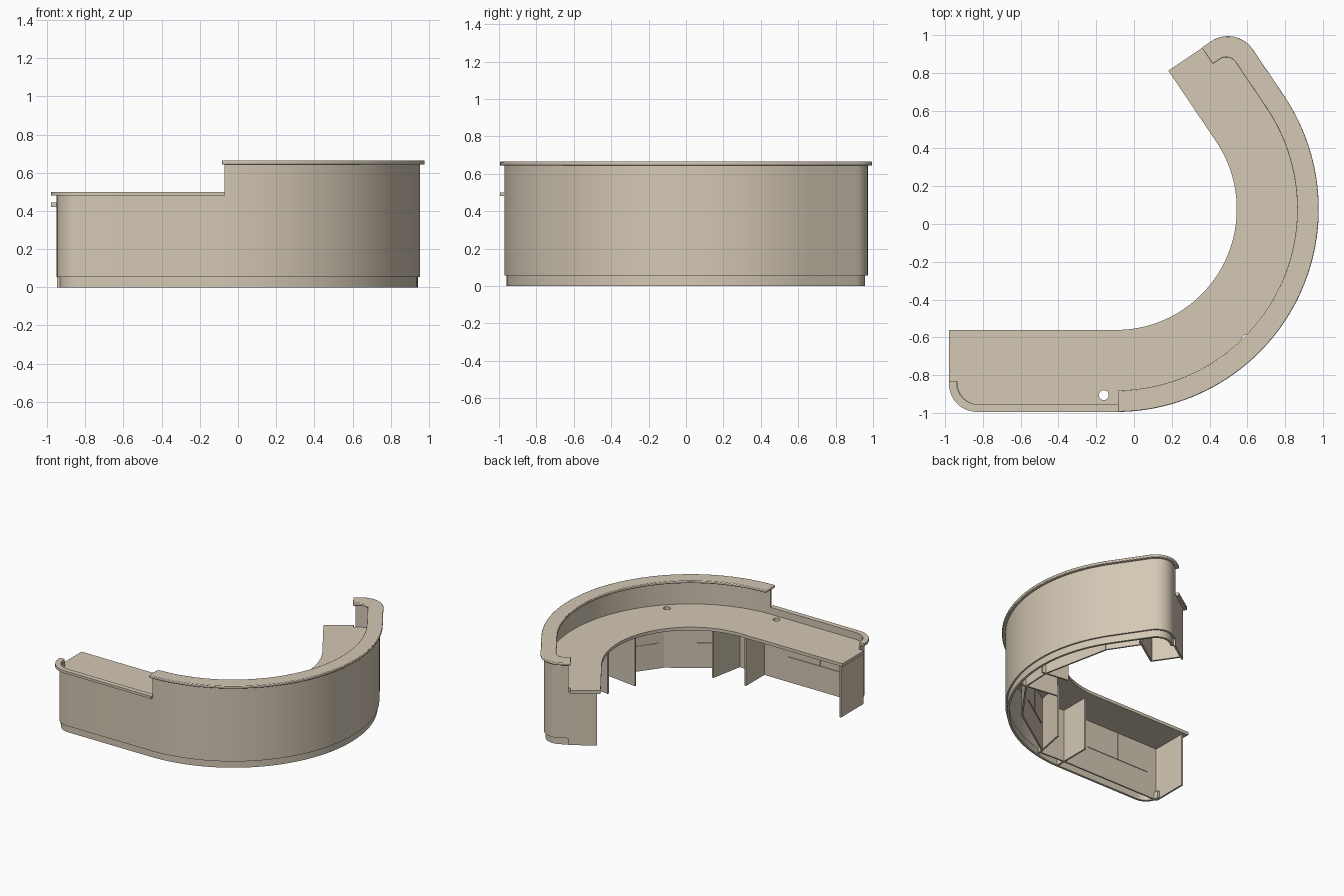
import bpy, bmesh, math
from mathutils import Vector

if "Cube" in bpy.data.objects:
    bpy.data.objects.remove(bpy.data.objects["Cube"])

CX, CY = -0.096, 0.079         # centre of the curved run
A0, A1 = math.radians(-90), math.radians(34)
E = Vector((math.cos(A1), math.sin(A1)))
T = Vector((-E.y, E.x))

mat = bpy.data.materials.new("warm_beige")
mat.diffuse_color = (0.66, 0.58, 0.462, 1)
mat.use_nodes = True
mat.node_tree.nodes["Principled BSDF"].inputs["Base Color"].default_value = mat.diffuse_color


def low(x, r):                 # point on the straight left run
    return (x, CY - r)


def arc(a, r):                 # point on the curved run
    return (CX + r * math.cos(a), CY + r * math.sin(a))


def up(t, r):                  # point on the straight far run
    p = Vector((CX, CY)) + E * r + T * t
    return (p.x, p.y)


def left_corner(r, xe, c, rh, n=10):
    pts = [low(xe, rh)]
    for i in range(n + 1):
        a = math.pi / 2 * i / n
        pts.append(low(xe + c - c * math.cos(a), r - c + c * math.sin(a)))
    return pts


def bend(r, start=A0, n=56):
    return [arc(start + (A1 - start) * i / n, r) for i in range(n + 1)]


def far_corner(r, te, c, rh, n=10):
    pts = []
    for i in range(n + 1):
        a = math.pi / 2 * i / n
        pts.append(up(te - c + c * math.sin(a), r - c + c * math.cos(a)))
    return pts + [up(te, rh)]


def slab(name, pts, z0, z1, bevel=0):
    bm = bmesh.new()
    f = bm.faces.new([bm.verts.new((x, y, z0)) for x, y in pts])
    ext = bmesh.ops.extrude_face_region(bm, geom=[f])
    vs = [g for g in ext["geom"] if isinstance(g, bmesh.types.BMVert)]
    bmesh.ops.translate(bm, verts=vs, vec=(0, 0, z1 - z0))
    bmesh.ops.recalc_face_normals(bm, faces=bm.faces)
    me = bpy.data.meshes.new(name)
    bm.to_mesh(me)
    bm.free()
    ob = bpy.data.objects.new(name, me)
    bpy.context.collection.objects.link(ob)
    me.materials.append(mat)
    for o in bpy.context.selected_objects:
        o.select_set(False)
    ob.select_set(True)
    bpy.context.view_layer.objects.active = ob
    bpy.ops.object.shade_smooth_by_angle(angle=math.radians(30))
    if bevel:
        m = ob.modifiers.new("edge", 'BEVEL')
        m.width, m.segments, m.limit_method = bevel, 2, 'ANGLE'
        m.angle_limit = math.radians(50)
    return ob


def board(name, p, q, z0, z1, th=0.014):
    p, q = Vector(p), Vector(q)
    d = (q - p).normalized() * th / 2
    n = Vector((-d.y, d.x))
    return slab(name, [tuple(v) for v in (p + n, q + n, q - n, p - n)], z0, z1)


# outer skin: low half at the left, tall half around the bend
RO, RI = 1.05, 1.035
AS = math.radians(-88.6)       # where the tall wall begins
wr_o, wr_i = far_corner(RO, 0.43, 0.13, 0.87), far_corner(RI, 0.415, 0.115, 0.87)
slab("low_front_wall", left_corner(RO, -0.95, 0.13, 0.91) + [low(CX, RO), arc(AS, RO), arc(AS, RI), low(CX, RI)]
     + left_corner(RI, -0.935, 0.115, 0.91)[::-1], 0.055, 0.48)
slab("tall_front_wall", bend(RO, AS) + wr_o + wr_i[::-1] + bend(RI, AS)[::-1], 0.055, 0.645)

# recessed kick plinth
KO, KI = 1.038, 1.02
k_o = left_corner(KO, -0.937, 0.117, 0.91) + bend(KO) + far_corner(KO, 0.415, 0.117, 0.87)
k_i = left_corner(KI, -0.919, 0.10, 0.91) + bend(KI) + far_corner(KI, 0.397, 0.10, 0.87)
slab("kick_plinth", k_o + k_i[::-1], 0, 0.056)

# transaction counter on the tall wall
slab("upper_counter",
     [low(-0.085, 1.074)] + bend(1.074)[1:] + far_corner(1.074, 0.455, 0.16, 0.855)
     + far_corner(0.96, 0.35, 0.06, 0.855)[::-1] + bend(0.96)[:0:-1] + [low(-0.085, 0.96)],
     0.643, 0.665, 0.005)

# narrow ledge on the low wall
slab("low_ledge",
     left_corner(1.074, -0.98, 0.15, 0.91) + [low(-0.067, 1.074), low(-0.067, 1.034)]
     + left_corner(1.034, -0.94, 0.115, 0.91)[::-1], 0.48, 0.50)

# worktop with cable holes
top = slab("worktop",
           [low(-0.98, 0.64), low(-0.98, 0.91)] + left_corner(RI, -0.935, 0.115, 0.91)
           + bend(RI) + far_corner(RI, 0.415, 0.115, 0.858)
           + [up(0.452, 0.858), up(0.452, 0.64)] + bend(0.64)[::-1], 0.42, 0.445)
for cx, cy in (low(-0.16, 0.985), arc(math.radians(-45), 0.977), arc(math.radians(29), 0.987)):
    bpy.ops.mesh.primitive_cylinder_add(vertices=20, radius=0.026, depth=0.2, location=(cx, cy, 0.43))
    cutter = bpy.context.object
    cutter.name = "cable_hole_cutter"
    cutter.hide_render = True
    m = top.modifiers.new("hole", 'BOOLEAN')
    m.operation, m.object, m.solver = 'DIFFERENCE', cutter, 'EXACT'
    bpy.context.view_layer.objects.active = top
    bpy.ops.object.modifier_apply(modifier=m.name)
    bpy.data.objects.remove(cutter)

# end panels and dividers under the worktop
H, RB = 0.42, 0.95
board("left_end_panel", low(-0.9425, 0.665), low(-0.9425, 0.95), 0, H)
board("far_end_panel", up(0.4225, 0.665), up(0.4225, 0.872), 0, H)
dividers = [(low(-0.075, 0.715), low(-0.075, 1.02)),
            ((0.195, -0.615), (0.14, -0.90)),
            ((0.57, -0.18), (0.86, -0.22)),
            ((0.655, 0.04), (0.87, 0.01)),
            (up(0.2, 0.70), up(0.2, 1.0))]
for i, (p, q) in enumerate(dividers):
    board("divider_%d" % (i + 1), p, q, 0, H)
board("far_pedestal_front", up(0.2, 0.70), up(0.42, 0.70), 0, H)

# flat back panels closing the knee spaces
panels = [(low(-0.94, RB), low(-0.075, RB)),
          (low(-0.075, RB), (0.14, -0.88)),
          ((0.15, -0.85), arc(math.radians(-43), 0.93)),
          (arc(math.radians(-43), 0.93), (0.83, -0.216)),
          ((0.83, -0.216), (0.84, 0.014)),
          ((0.84, 0.014), arc(math.radians(30), RB)),
          (arc(math.radians(30), RB), up(0.2, RB))]
for i, (p, q) in enumerate(panels):
    board("back_panel_%d" % (i + 1), p, q, 0, H, 0.012)

# thin seams on the back panels
for i in (0, 2, 3):
    p, q = Vector(panels[i][0]), Vector(panels[i][1])
    d = (q - p).normalized()
    n = Vector((-d.y, d.x)) * 0.008
    a, b = p.lerp(q, 0.1) + n, p.lerp(q, 0.75) + n
    mid = (a + b) / 2
    board("seam_across_%d" % i, a, b, 0.198, 0.202, 0.006)
    board("seam_upright_%d" % i, mid - d * 0.002, mid + d * 0.002, 0.2, H, 0.006)
